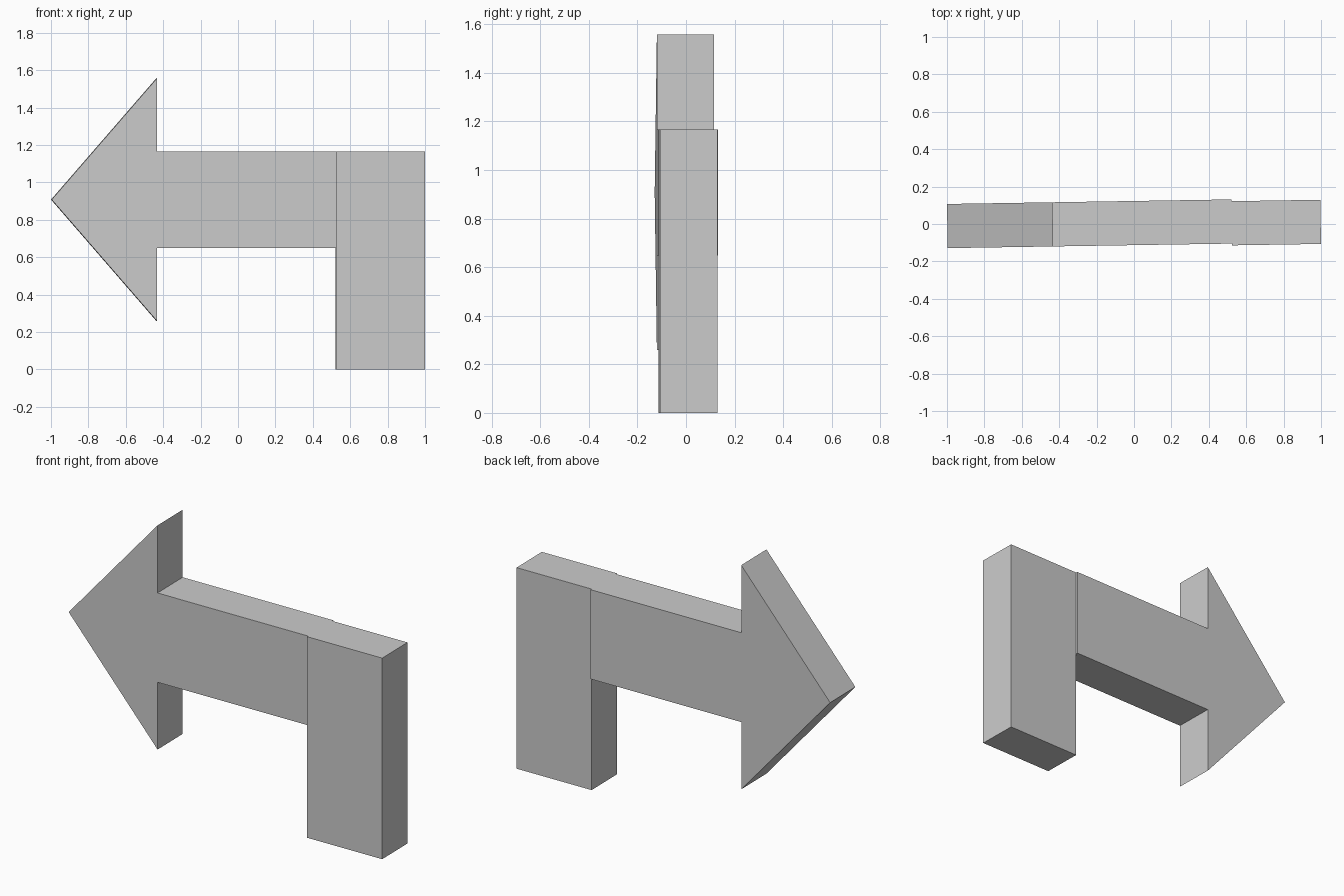
import bpy, bmesh

if "Cube" in bpy.data.objects:
    bpy.data.objects.remove(bpy.data.objects["Cube"])

SLOPE = 0.016   # slight turn about z
THICK = 0.236


def slab(name, profile, y_at_zero):
    """Extrude an x-z profile through its thickness, turned slightly about z."""
    bm = bmesh.new()
    h = THICK / 2
    front = [bm.verts.new((x + SLOPE * h, y_at_zero + SLOPE * x - h, z)) for x, z in profile]
    face = bm.faces.new(front)
    ext = bmesh.ops.extrude_face_region(bm, geom=[face])
    moved = [v for v in ext["geom"] if isinstance(v, bmesh.types.BMVert)]
    bmesh.ops.translate(bm, verts=moved, vec=(-SLOPE * THICK, THICK, 0))
    bmesh.ops.recalc_face_normals(bm, faces=bm.faces)
    mesh = bpy.data.meshes.new(name)
    bm.to_mesh(mesh)
    bm.free()
    obj = bpy.data.objects.new(name, mesh)
    bpy.context.collection.objects.link(obj)
    return obj


# Arrow with its triangular head and straight shaft
slab("arrow", [(-0.998, 0.908), (-0.434, 0.258), (-0.434, 0.648), (0.522, 0.648),
               (0.522, 1.166), (-0.434, 1.166), (-0.434, 1.558)], 0.005)

# Upright post at the tail of the arrow
slab("post", [(0.522, 0), (0.998, 0), (0.998, 1.166), (0.522, 1.166)], -0.0045)
